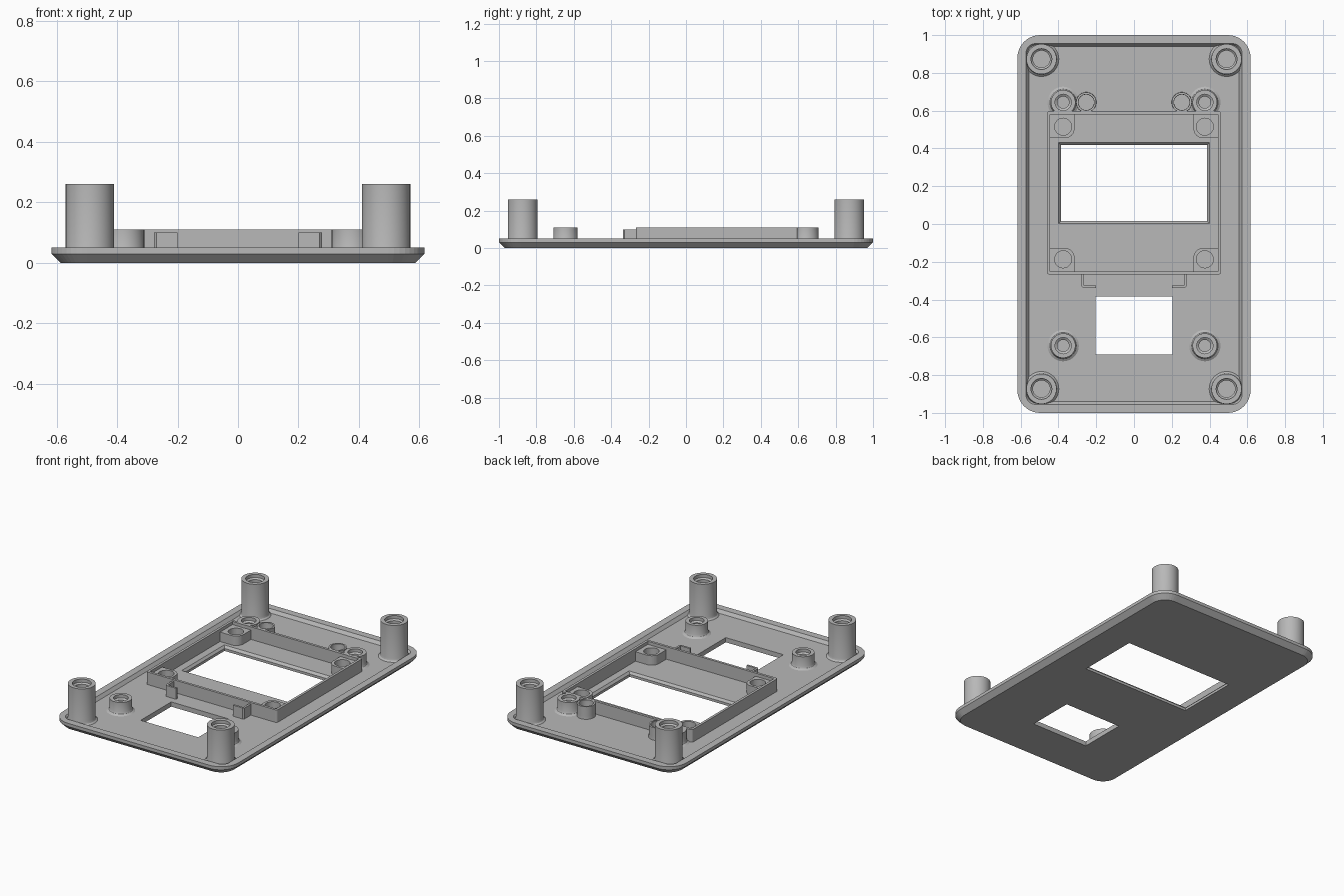
import bpy, bmesh, math

if "Cube" in bpy.data.objects:
    bpy.data.objects.remove(bpy.data.objects["Cube"])

grey = bpy.data.materials.new("plain grey")
grey.diffuse_color = (0.48, 0.48, 0.48, 1)
grey.use_nodes = True
grey.node_tree.nodes["Principled BSDF"].inputs["Base Color"].default_value = grey.diffuse_color
FLOOR = 0.03


def finish(name, bm, smooth=False):
    bmesh.ops.recalc_face_normals(bm, faces=bm.faces)
    me = bpy.data.meshes.new(name)
    bm.to_mesh(me)
    bm.free()
    me.materials.append(grey)
    ob = bpy.data.objects.new(name, me)
    bpy.context.collection.objects.link(ob)
    if smooth:
        bpy.ops.object.select_all(action='DESELECT')
        ob.select_set(True)
        bpy.context.view_layer.objects.active = ob
        bpy.ops.object.shade_smooth_by_angle(angle=math.radians(25))
    return ob


def rounded_rect(x0, x1, y0, y1, radii, n=10):
    """Outline counter-clockwise from the +x +y corner, one radius per corner."""
    pts = []
    corners = [(x1, y1, -1, -1), (x0, y1, 1, -1), (x0, y0, 1, 1), (x1, y0, -1, 1)]
    for k, (cx, cy, sx, sy) in enumerate(corners):
        r = radii[k]
        for i in range(n + 1 if r else 1):
            a = math.pi / 2 * (k + i / n)
            pts.append((cx + sx * r + r * math.cos(a), cy + sy * r + r * math.sin(a)))
    return pts


def loft(bm, rings, cap=True, closed=False):
    """Bridge rings given as (points, z)."""
    loops = [[bm.verts.new((x, y, z)) for x, y in pts] for pts, z in rings]
    pairs = list(zip(loops, loops[1:]))
    if closed:
        pairs.append((loops[-1], loops[0]))
    for a, b in pairs:
        for i in range(len(a)):
            j = (i + 1) % len(a)
            bm.faces.new((a[i], a[j], b[j], b[i]))
    if cap:
        bm.faces.new(loops[0][::-1])
        bm.faces.new(loops[-1])


def circle(cx, cy, r, n=40):
    return [(cx + r * math.cos(2 * math.pi * i / n), cy + r * math.sin(2 * math.pi * i / n))
            for i in range(n)]


def cut(ob, cutter):
    cutter.hide_render = True
    cutter.hide_set(True)
    mod = ob.modifiers.new("cut", 'BOOLEAN')
    mod.operation = 'DIFFERENCE'
    mod.solver = 'EXACT'
    mod.object = cutter
    bpy.context.view_layer.objects.active = ob
    bpy.ops.object.modifier_apply(modifier=mod.name)
    bpy.data.objects.remove(cutter)


def rect(hx, hy, r):
    return rounded_rect(-hx, hx, -hy, hy, [r] * 4)


# Base plate: chamfered underside, raised rim, recessed floor
bm = bmesh.new()
loft(bm, [(rect(0.587, 0.97, 0.09), 0), (rect(0.617, 1, 0.12), 0.03),
          (rect(0.617, 1, 0.12), 0.05), (rect(0.572, 0.955, 0.05), 0.05),
          (rect(0.557, 0.94, 0.035), FLOOR)])
plate = finish("base_plate", bm)

# Openings: large one with a bevelled top edge, small one straight
bm = bmesh.new()
big = rounded_rect(-0.387, 0.387, 0.015, 0.417, [0] * 4)
wide = rounded_rect(-0.399, 0.399, 0.003, 0.431, [0] * 4)
loft(bm, [(big, -0.1), (big, 0.016), (wide, FLOOR), (wide, 0.1)])
cut(plate, finish("large_opening_cutter", bm))
bm = bmesh.new()
small = rounded_rect(-0.203, 0.203, -0.69, -0.383, [0] * 4)
loft(bm, [(small, -0.1), (small, 0.1)])
cut(plate, finish("small_opening_cutter", bm))


# Hollow posts with flared feet and stepped bores
def post(name, x, y, r, flare, top, bore, inner):
    bm = bmesh.new()
    profile = [(flare, FLOOR), (r + (flare - r) * 0.3, FLOOR + 0.008), (r, 0.05),
               (r, top), (bore, top), (bore, top - 0.02), (inner, top - 0.028), (inner, FLOOR)]
    loft(bm, [(circle(x, y, q), z) for q, z in profile], cap=False, closed=True)
    finish(name, bm, True)


for sx, side in ((-1, "left"), (1, "right")):
    for sy, end in ((-1, "front"), (1, "back")):
        post(f"corner_post_{end}_{side}", sx * 0.49, sy * 0.873, 0.08, 0.092, 0.26, 0.055, 0.045)
        post(f"boss_{end}_{side}", sx * 0.375, sy * 0.644, 0.065, 0.083, 0.11, 0.043, 0.031)
    post(f"small_boss_{side}", sx * 0.253, 0.644, 0.053, 0.054, 0.11, 0.042, 0.041)

# Screen frame wall
X, Y0, Y1, T = 0.461, -0.267, 0.597, 0.016
bm = bmesh.new()
outer = rounded_rect(-X, X, Y0, Y1, [0.012] * 4)
inner = rounded_rect(-X + T, X - T, Y0 + T, Y1 - T, [0.004] * 4)
loft(bm, [(outer, FLOOR), (outer, 0.11), (inner, 0.11), (inner, FLOOR)], cap=False, closed=True)
finish("screen_frame", bm)

# Corner pads inside the frame, each with a round hole
for sx, side in ((-1, "left"), (1, "right")):
    for sy, end in ((-1, "front"), (1, "back")):
        xs = sorted((sx * (X - 0.008), sx * 0.315))
        ys = (0.455, Y1 - 0.008) if sy > 0 else (Y0 + 0.008, -0.127)
        radii = [0] * 4
        radii[{(1, 1): 2, (-1, 1): 3, (-1, -1): 0, (1, -1): 1}[(sx, sy)]] = 0.05
        bm = bmesh.new()
        pts = rounded_rect(*xs, *ys, radii)
        loft(bm, [(pts, FLOOR), (pts, 0.09)])
        pad = finish(f"frame_pad_{end}_{side}", bm)
        bm = bmesh.new()
        hole = circle(sx * 0.375, 0.515 if sy > 0 else -0.187, 0.045)
        loft(bm, [(hole, FLOOR + 0.004), (hole, 0.2)])
        cut(pad, finish("pad_hole_cutter", bm))

# L-shaped clips in front of the frame
for s, side in ((-1, "left"), (1, "right")):
    bm = bmesh.new()
    pts = [(0.265, -0.26), (0.265, -0.325), (0.2, -0.325), (0.2, -0.338), (0.27, -0.338),
           (0.278, -0.33), (0.278, -0.26)]
    pts = [(s * x, y) for x, y in pts]
    loft(bm, [(pts, FLOOR), (pts, 0.1)])
    finish(f"clip_{side}", bm)
